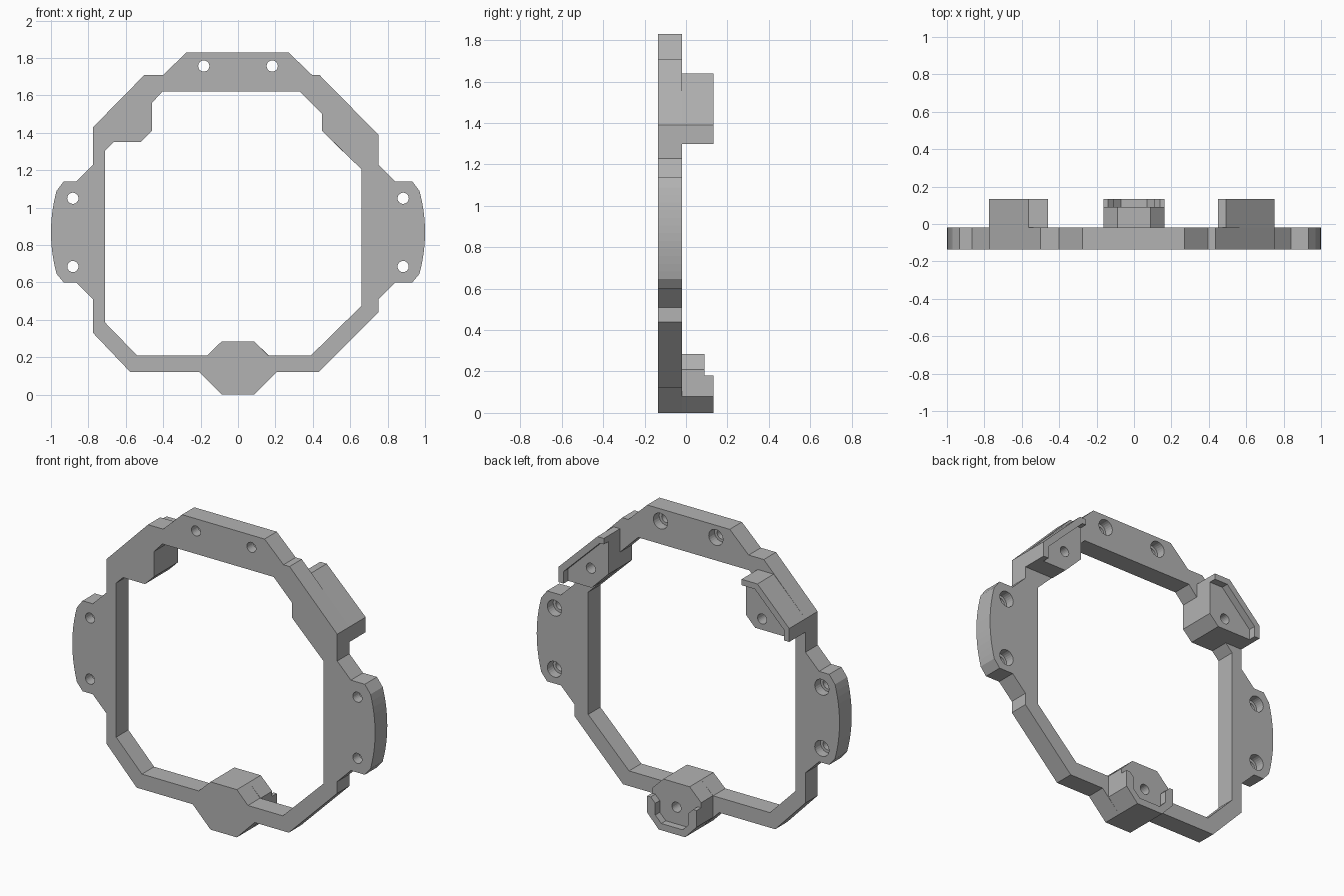
import bpy, bmesh, math

cube = bpy.data.objects.get("Cube")
if cube:
    bpy.data.objects.remove(cube, do_unlink=True)

grey = bpy.data.materials.new("mid grey")
grey.use_nodes = True
grey.diffuse_color = (0.45, 0.45, 0.45, 1)
grey.node_tree.nodes["Principled BSDF"].inputs["Base Color"].default_value = (0.45, 0.45, 0.45, 1)

FRONT, BACK, SEAT, TOP = -0.135, -0.02, 0.09, 0.133   # depth levels along y


def prism(name, outline, y0, y1):
    """Extrude an x-z outline from y0 to y1."""
    bm = bmesh.new()
    face = bm.faces.new([bm.verts.new((x, y0, z)) for x, z in outline])
    new = bmesh.ops.extrude_face_region(bm, geom=[face])["geom"]
    bmesh.ops.translate(bm, vec=(0, y1 - y0, 0),
                        verts=[v for v in new if isinstance(v, bmesh.types.BMVert)])
    bmesh.ops.recalc_face_normals(bm, faces=bm.faces)
    mesh = bpy.data.meshes.new(name)
    bm.to_mesh(mesh)
    bm.free()
    mesh.materials.append(grey)
    ob = bpy.data.objects.new(name, mesh)
    bpy.context.collection.objects.link(ob)
    return ob


def circle(x, z, r, n=24):
    return [(x + r * math.cos(2 * math.pi * i / n), z + r * math.sin(2 * math.pi * i / n))
            for i in range(n)]


def cut(ob, outline, y0, y1):
    """Subtract a prism from an object and discard the cutter."""
    cutter = prism("cutter", outline, y0, y1)
    cutter.hide_render = True
    mod = ob.modifiers.new("cut", "BOOLEAN")
    mod.operation, mod.solver, mod.object = "DIFFERENCE", "EXACT", cutter
    bpy.context.view_layer.objects.active = ob
    bpy.ops.object.modifier_apply(modifier=mod.name)
    bpy.data.objects.remove(cutter, do_unlink=True)


def ear(side, root, shoulder):
    """Bowed side tab with chamfered corners, listed from top to bottom."""
    mid, half = 0.868, 0.222
    arc = [(1 - 0.03 * t * t, mid - half * t) for t in [i / 6 - 1 for i in range(13)]]
    pts = [(root, 1.23), (shoulder, 1.14), (0.932, 1.14)] + arc
    pts += [(0.932, 0.6), (shoulder, 0.6), (root, 0.51)]
    return [(side * x, z) for x, z in pts]


# Main ring: outer outline clockwise from the top edge
outer = [(-0.275, 1.83), (0.27, 1.83), (0.395, 1.71), (0.435, 1.71), (0.75, 1.39)]
outer += ear(1, 0.75, 0.84)
outer += [(0.75, 0.44), (0.43, 0.12), (0.205, 0.12), (0.087, 0), (-0.087, 0),
          (-0.205, 0.12), (-0.575, 0.12), (-0.775, 0.33)]
outer += ear(-1, 0.775, 0.865)[::-1]
outer += [(-0.775, 1.43), (-0.5, 1.71), (-0.4, 1.71)]
inner = [(-0.405, 1.62), (0.33, 1.62), (0.45, 1.5), (0.45, 1.41), (0.66, 1.205),
         (0.66, 0.475), (0.39, 0.21), (0.16, 0.21), (0.087, 0.285), (-0.087, 0.285),
         (-0.165, 0.21), (-0.54, 0.21), (-0.71, 0.385), (-0.71, 1.305),
         (-0.665, 1.35), (-0.52, 1.35), (-0.46, 1.41), (-0.46, 1.56)]
ring = prism("ring_frame", outer, FRONT, BACK)
cut(ring, inner, FRONT - 0.1, BACK + 0.1)

# Screw holes with counterbores on the back
for side in (-1, 1):
    for x, z in ((0.183, 1.757), (0.883, 1.05), (0.883, 0.685)):
        cut(ring, circle(side * x, z, 0.03), FRONT - 0.1, BACK + 0.1)
        cut(ring, circle(side * x, z, 0.047), -0.075, BACK + 0.1)

# Upper corner mounts: stepped seat with a rim along the outer edge
for name, side, wall, corner, crown, inside, floor, toe in (
        ("right_corner_mount", -1, 0.775, 1.43, 0.565, 0.46, 1.35, 0.52),
        ("left_corner_mount", 1, 0.75, 1.39, 0.493, 0.45, 1.3, 0.56)):
    block = [(wall, corner), (crown, 1.64), (inside, 1.64), (inside, 1.41),
             (toe, floor), (wall, floor)]
    rim = 0.035
    seat = [(wall - rim, corner - rim / 2), (crown - rim / 2, 1.64 - rim), (0.3, 1.64 - rim),
            (0.3, 1.2), (wall - rim, 1.2)]
    mount = prism(name, [(side * x, z) for x, z in block], BACK, TOP)
    cut(mount, [(side * x, z) for x, z in seat], SEAT, TOP + 0.1)
    cut(mount, circle(side * 0.566, 1.415, 0.03), BACK + 0.01, TOP + 0.1)

# Bottom mount: octagonal post with a U-shaped rim
half = [(0.087, 0), (0.163, 0.08), (0.163, 0.21), (0.087, 0.285)]
post = prism("bottom_mount", half + [(-x, z) for x, z in half[::-1]], BACK, TOP)
half = [(0.07, 0.04), (0.11, 0.08), (0.11, 0.15), (0.14, 0.18), (0.3, 0.18), (0.3, 0.4)]
cut(post, half + [(-x, z) for x, z in half[::-1]], SEAT, TOP + 0.1)
cut(post, circle(0, 0.14, 0.03), BACK + 0.01, TOP + 0.1)
